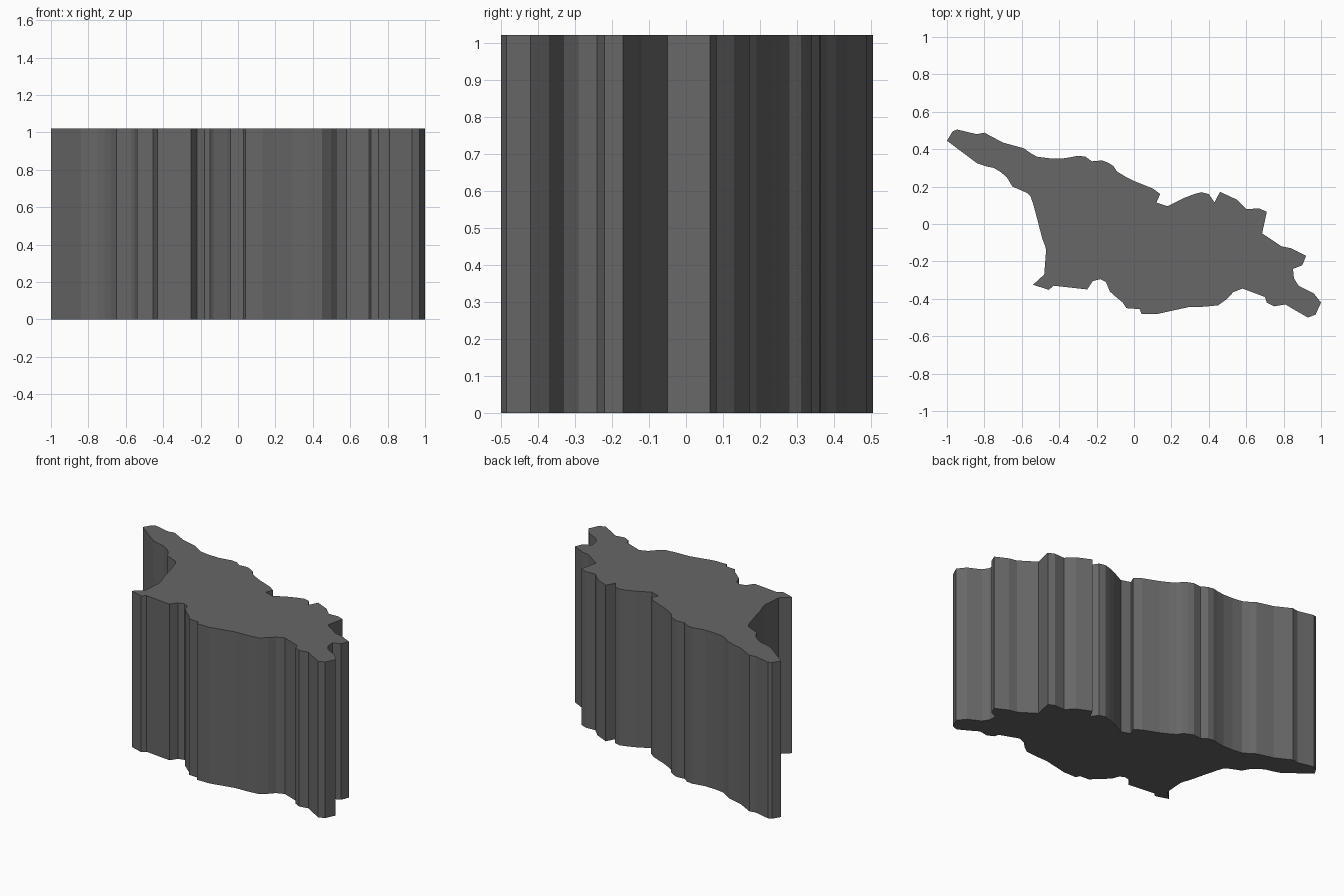
import bpy, bmesh
from mathutils import Vector

if "Cube" in bpy.data.objects:
    bpy.data.objects.remove(bpy.data.objects["Cube"])

HEIGHT = 1.02

# Traced outline seen from above, clockwise from the left tip
outline = [Vector(p) for p in (
    (-1, .445), (-.97, .495), (-.945, .505), (-.84, .48), (-.80, .488),
    (-.70, .435), (-.59, .405), (-.52, .36), (-.385, .35), (-.30, .365),
    (-.26, .36), (-.225, .335), (-.17, .34), (-.11, .31), (-.09, .28),
    (0, .23), (.10, .19), (.14, .16), (.12, .115), (.18, .095), (.27, .14),
    (.36, .17), (.40, .16), (.43, .115), (.46, .172), (.55, .13),
    (.60, .08), (.67, .083), (.71, .065), (.685, -.05), (.79, -.12),
    (.84, -.13), (.92, -.17), (.90, -.22), (.85, -.24), (.855, -.29),
    (.88, -.33), (.96, -.37), (1, -.42), (.97, -.485), (.93, -.50),
    (.86, -.46), (.81, -.43), (.75, -.44), (.71, -.42), (.70, -.39),
    (.58, -.345), (.53, -.365), (.45, -.435), (.29, -.445), (.13, -.48),
    (.04, -.48), (.03, -.455), (-.04, -.45), (-.06, -.42), (-.13, -.36),
    (-.15, -.31), (-.18, -.295), (-.22, -.305), (-.25, -.35), (-.43, -.33),
    (-.455, -.352), (-.54, -.325), (-.48, -.27), (-.47, -.14), (-.49, -.08),
    (-.54, .11), (-.57, .165), (-.65, .20), (-.68, .25), (-.75, .30),
    (-.84, .325),
)]


def refine(pts):
    """Add one curved midpoint to each long segment between gentle bends."""
    out, n = [], len(pts)
    for i in range(n):
        a, b, c, d = (pts[(i + k) % n] for k in (-1, 0, 1, 2))
        out.append(b)
        gentle = (b - a).angle(c - b) < 0.7 and (c - b).angle(d - c) < 0.7
        if gentle and (c - b).length > 0.06:
            out.append((9 * (b + c) - a - d) / 16)
    return out


# Extrude the outline into a solid, flat-faceted slab
bm = bmesh.new()
base = bm.faces.new([bm.verts.new((p.x, p.y, 0)) for p in refine(outline)])
top = bmesh.ops.extrude_face_region(bm, geom=[base], use_keep_orig=True)["geom"]
bmesh.ops.translate(bm, vec=Vector((0, 0, HEIGHT)),
                    verts=[g for g in top if isinstance(g, bmesh.types.BMVert)])
bmesh.ops.recalc_face_normals(bm, faces=bm.faces)
mesh = bpy.data.meshes.new("map_slab")
bm.to_mesh(mesh)
bm.free()
slab = bpy.data.objects.new("map_slab", mesh)
bpy.context.collection.objects.link(slab)

# Dark grey finish
dark = bpy.data.materials.new("dark_grey")
dark.diffuse_color = (0.135, 0.135, 0.135, 1)
dark.use_nodes = True
dark.node_tree.nodes["Principled BSDF"].inputs["Base Color"].default_value = dark.diffuse_color
mesh.materials.append(dark)
